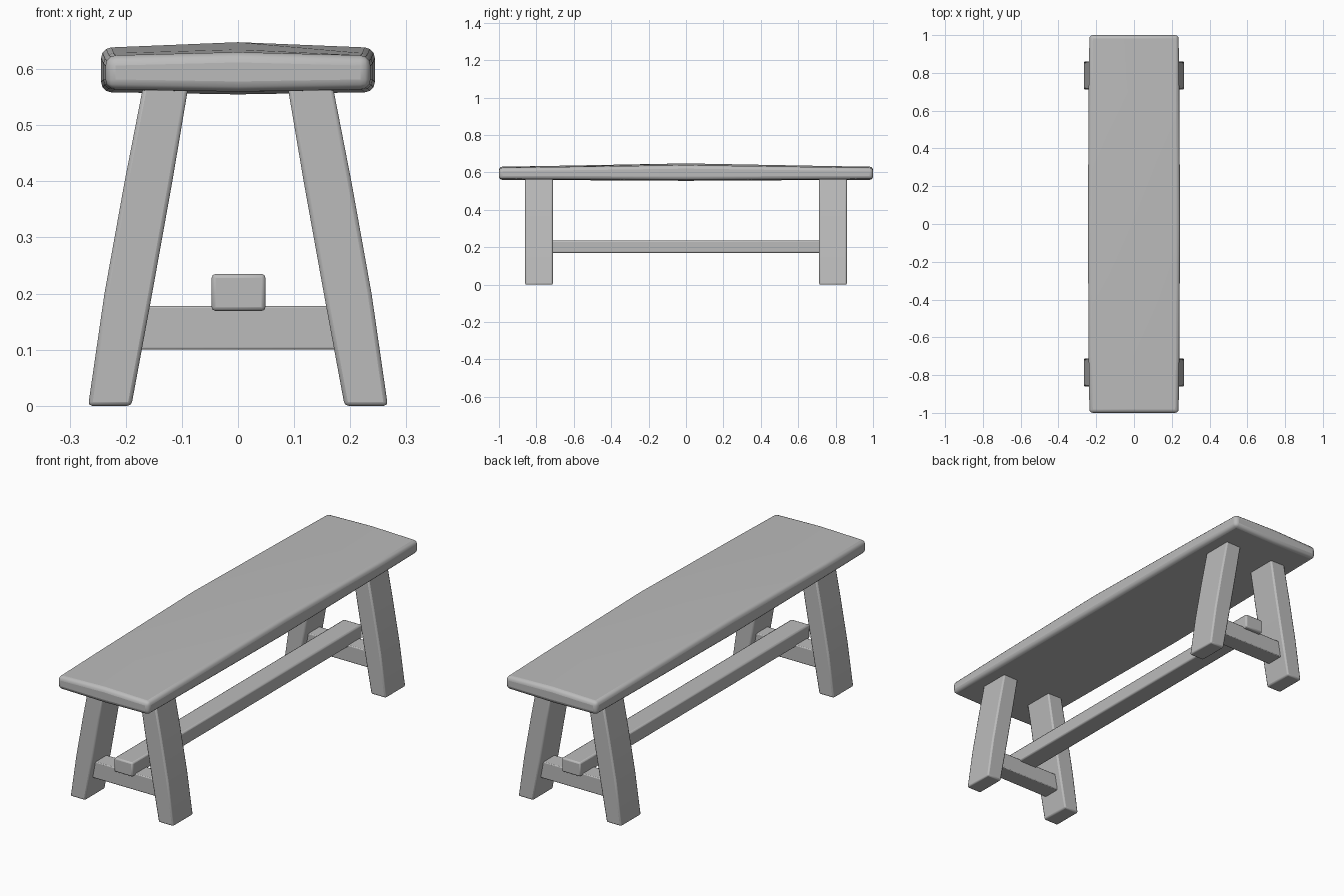
import bpy
import bmesh
from math import radians

if "Cube" in bpy.data.objects:
    bpy.data.objects.remove(bpy.data.objects["Cube"], do_unlink=True)

# One plain grey for the whole bench
grey = bpy.data.materials.new("plain grey")
grey.use_nodes = True
colour = (0.5, 0.5, 0.5, 1)
grey.diffuse_color = colour
grey.node_tree.nodes["Principled BSDF"].inputs["Base Color"].default_value = colour


def loft(name, sections, bevel, segments=2):
    """Skin a row of matching closed sections, cap the ends and round the edges."""
    bm = bmesh.new()
    rings = [[bm.verts.new(p) for p in section] for section in sections]
    for a, b in zip(rings, rings[1:]):
        for i in range(len(a)):
            j = (i + 1) % len(a)
            bm.faces.new((a[i], a[j], b[j], b[i]))
    bm.faces.new(rings[0])
    bm.faces.new(rings[-1])
    bmesh.ops.recalc_face_normals(bm, faces=bm.faces[:])
    mesh = bpy.data.meshes.new(name)
    bm.to_mesh(mesh)
    bm.free()
    mesh.materials.append(grey)
    obj = bpy.data.objects.new(name, mesh)
    bpy.context.collection.objects.link(obj)
    mod = obj.modifiers.new("rounded edges", "BEVEL")
    mod.width = bevel
    mod.segments = segments
    mod.limit_method = "ANGLE"
    mod.angle_limit = radians(40)
    bpy.ops.object.select_all(action="DESELECT")
    obj.select_set(True)
    bpy.context.view_layer.objects.active = obj
    bpy.ops.object.shade_smooth_by_angle(angle=radians(35))
    return obj


def beam(name, x0, x1, y0, y1, z0, z1, bevel):
    return loft(name, [[(x, y0, z0), (x, y1, z0), (x, y1, z1), (x, y0, z1)]
                       for x in (x0, x1)], bevel)


# Seat: a plank slightly crowned along and across
def seat_section(y, half, low, high, crown):
    return [(-half, y, low), (0, y, low - 0.004), (half, y, low),
            (half, y, high), (0, y, high + crown), (-half, y, high)]


loft("seat", [
    seat_section(-1, 0.236, 0.564, 0.624, 0.006),
    seat_section(-0.7, 0.24, 0.563, 0.628, 0.007),
    seat_section(0, 0.244, 0.559, 0.638, 0.01),
    seat_section(0.7, 0.24, 0.563, 0.628, 0.007),
    seat_section(1, 0.236, 0.564, 0.624, 0.006)], 0.018, 3)

# Legs: height, inner x, outer x
leg_profile = [(0, 0.19, 0.267), (0.2, 0.153, 0.238),
               (0.4, 0.117, 0.202), (0.59, 0.085, 0.165)]
for end, sy in (("front", -1), ("back", 1)):
    for side, sx in (("left", 1), ("right", -1)):
        loft(f"{end}_{side}_leg", [
            [(sx * a, sy * 0.712, z), (sx * b, sy * 0.712, z),
             (sx * b, sy * 0.86, z), (sx * a, sy * 0.86, z)]
            for z, a, b in leg_profile], 0.007)
    # Cross rail between each pair of legs
    ya, yb = sorted((sy * 0.745, sy * 0.83))
    beam(f"{end}_cross_rail", -0.18, 0.18, ya, yb, 0.1, 0.178, 0.004)

# Long stretcher resting on the cross rails
beam("long_stretcher", -0.047, 0.049, -0.85, 0.85, 0.169, 0.235, 0.007)
